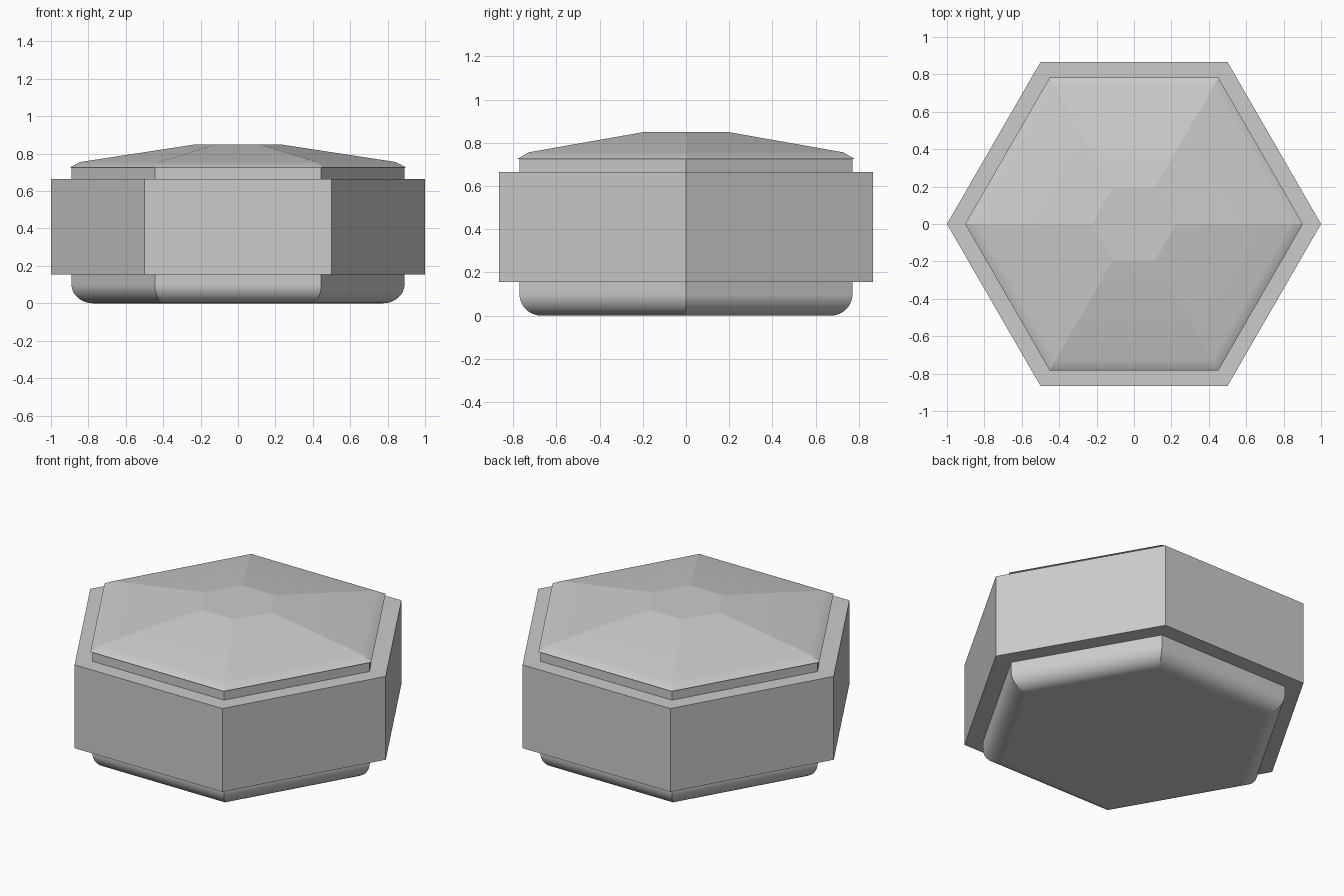
import bpy, bmesh, math

if "Cube" in bpy.data.objects:
    bpy.data.objects.remove(bpy.data.objects["Cube"])


def hex_loft(name, profile, crease_rings=()):
    """Stack hexagonal rings from (corner radius, z) points and cap both ends."""
    bm = bmesh.new()
    rings = []
    for r, z in profile:
        rings.append([bm.verts.new((r * math.cos(k * math.pi / 3),
                                    r * math.sin(k * math.pi / 3), z))
                      for k in range(6)])
    for a, b in zip(rings, rings[1:]):
        for k in range(6):
            n = (k + 1) % 6
            bm.faces.new((a[k], a[n], b[n], b[k]))
            # corner ridges stay crisp
            bm.edges.get((a[k], b[k])).smooth = False
    bm.faces.new(rings[0][::-1])
    bm.faces.new(rings[-1])
    for i in crease_rings:
        for k in range(6):
            bm.edges.get((rings[i][k], rings[i][(k + 1) % 6])).smooth = False
    for f in bm.faces:
        f.smooth = True
    mesh = bpy.data.meshes.new(name)
    bm.to_mesh(mesh)
    bm.free()
    obj = bpy.data.objects.new(name, mesh)
    bpy.context.collection.objects.link(obj)
    mod = obj.modifiers.new("weighted_normals", 'WEIGHTED_NORMAL')
    mod.keep_sharp = True
    return obj


# Inner core with a rounded bottom edge
STEPS = 10
core = []
for i in range(STEPS + 1):
    t = i / STEPS * math.pi / 2
    core.append((0.89 - 0.115 * (1 - math.sin(t)), 0.1 * (1 - math.cos(t))))
core.append((0.89, 0.725))
hex_loft("inner_core", core, crease_rings=(-1,))

# Wide hexagonal band around the core
hex_loft("outer_band", [(1.0, 0.155), (1.0, 0.665)], crease_rings=(0, 1))

# Faceted shallow lid with a softened rim and small flat top
hex_loft("lid", [(0.903, 0.725), (0.84, 0.756), (0.225, 0.85)],
         crease_rings=(0, 2))
